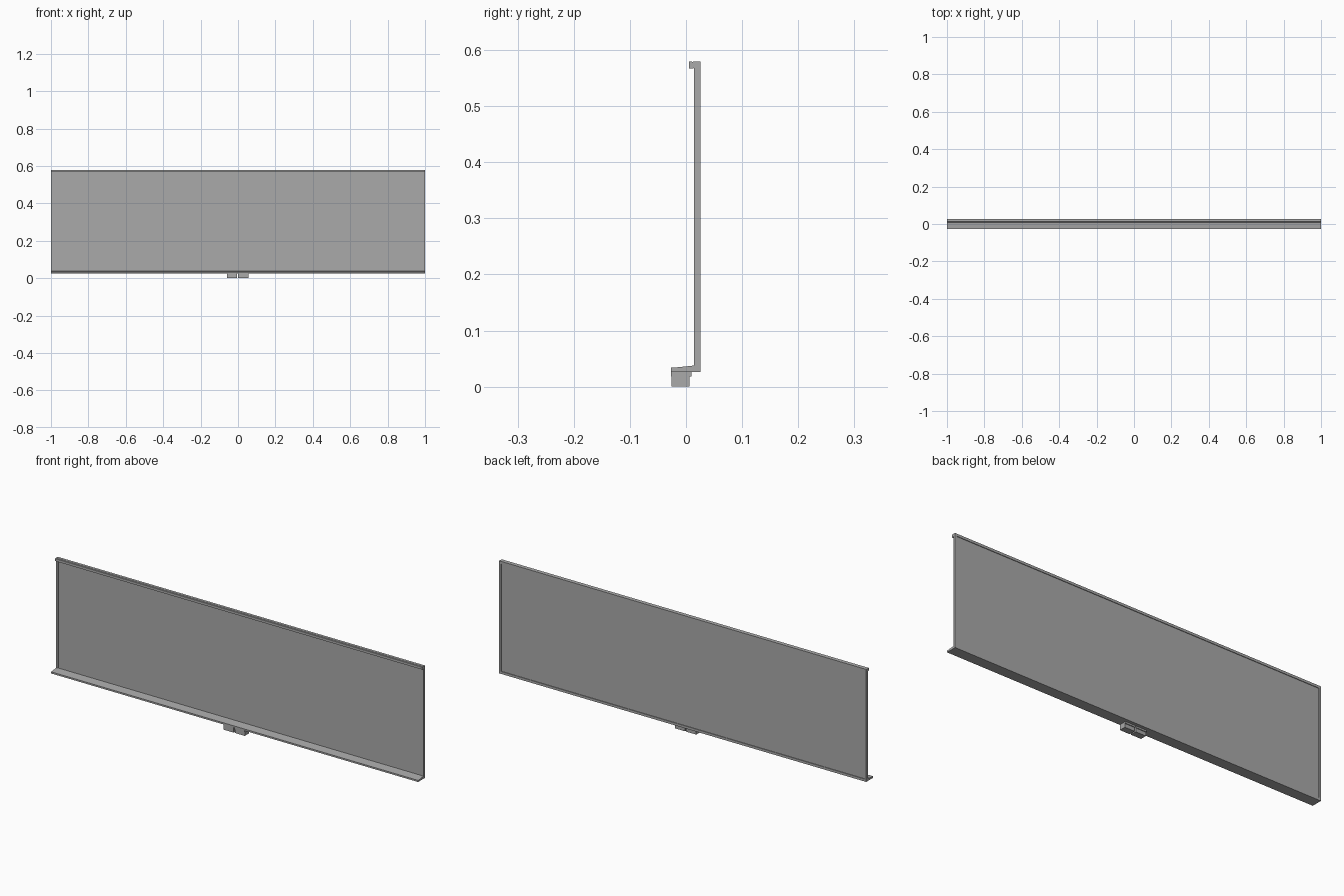
import bpy
import bmesh

cube = bpy.data.objects.get("Cube")
if cube:
    bpy.data.objects.remove(cube, do_unlink=True)

grey = bpy.data.materials.new("plain grey")
grey.use_nodes = True
colour = (0.4, 0.4, 0.4, 1)
grey.diffuse_color = colour
grey.node_tree.nodes["Principled BSDF"].inputs["Base Color"].default_value = colour


def extrude_profile(name, profile, x0, x1):
    """Sweep a (y, z) outline along x."""
    bm = bmesh.new()
    start = bm.faces.new([bm.verts.new((x0, y, z)) for y, z in profile])
    moved = bmesh.ops.extrude_face_region(bm, geom=[start], use_keep_orig=True)
    verts = [v for v in moved["geom"] if isinstance(v, bmesh.types.BMVert)]
    bmesh.ops.translate(bm, verts=verts, vec=(x1 - x0, 0, 0))
    bmesh.ops.recalc_face_normals(bm, faces=bm.faces)
    mesh = bpy.data.meshes.new(name)
    bm.to_mesh(mesh)
    bm.free()
    mesh.materials.append(grey)
    obj = bpy.data.objects.new(name, mesh)
    bpy.context.collection.objects.link(obj)
    return obj


def box(name, x0, x1, y0, y1, z0, z1):
    return extrude_profile(name, [(y0, z0), (y1, z0), (y1, z1), (y0, z1)], x0, x1)


FRONT, BACK = 0.014, 0.026
BORDER = 0.01

# Recessed board surface and its side frames
box("board_panel", -0.992, 0.992, 0.017, 0.023, 0.03, 0.575)
for side, x0 in (("right", -1), ("left", 1 - BORDER)):
    box(side + "_frame", x0, x0 + BORDER, FRONT, BACK, 0.036, 0.57)

# Top rail with a hooked lip along the front
extrude_profile("top_rail", [
    (BACK, 0.568), (BACK, 0.58), (0.013, 0.58), (0.012, 0.579),
    (0.006, 0.58), (0.005, 0.579), (0.005, 0.567), (0.012, 0.567),
    (FRONT, 0.568)], -1, 1)

# Bottom rail and sloping tray in one section
extrude_profile("tray", [
    (-0.027, 0.026), (BACK, 0.026), (BACK, 0.038), (FRONT, 0.038),
    (0.008, 0.037), (-0.022, 0.034), (-0.027, 0.034)], -1, 1)

# Pair of holders hung under the tray
for side, x0, x1 in (("right", -0.06, -0.005), ("left", 0.001, 0.055)):
    box(side + "_holder_plate", x0, x1, -0.027, 0.01, 0.018, 0.0265)
    box(side + "_holder_block", x0, x1, -0.026, 0.006, 0, 0.0185)
